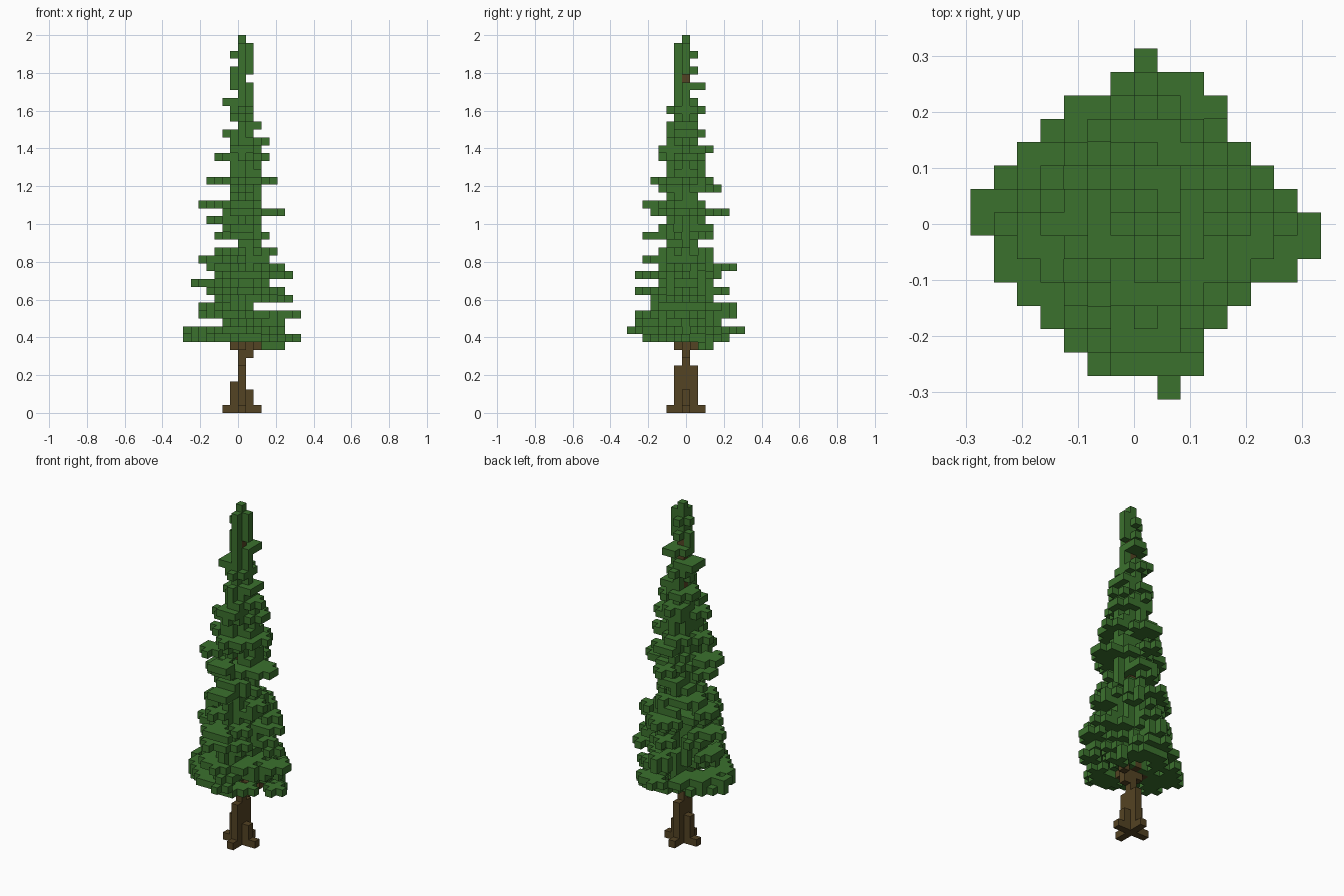
import bpy
import bmesh
import random
from mathutils import Vector

cube = bpy.data.objects.get("Cube")
if cube:
    bpy.data.objects.remove(cube, do_unlink=True)

random.seed(7)
LAYERS = 48
CELL = 2 / LAYERS
FIRST = 9            # lowest full layer of needles
TRUNK_TOP = 43
SIDES = [Vector(d) for d in ((1, 0, 0), (-1, 0, 0), (0, 1, 0), (0, -1, 0), (0, 0, 1), (0, 0, -1))]


def material(name, colour):
    mat = bpy.data.materials.new(name)
    mat.use_nodes = True
    mat.diffuse_color = colour
    mat.node_tree.nodes["Principled BSDF"].inputs["Base Color"].default_value = colour
    return mat


def block_object(name, cells, mat):
    """Mesh of unit blocks, keeping only the faces that are open to the air."""
    bm = bmesh.new()
    for cell in sorted(cells):
        # the trunk column is centred in y and starts at x = 0
        centre = Vector(cell) + Vector((0.5, 0, 0.5))
        for n in SIDES:
            if tuple(int(c) for c in Vector(cell) + n) in cells:
                continue
            u = Vector((n.y, n.z, n.x)) / 2
            w = n.cross(u)
            corners = (u + w, w - u, -u - w, u - w)
            bm.faces.new([bm.verts.new((centre + n / 2 + c) * CELL) for c in corners])
    bmesh.ops.remove_doubles(bm, verts=bm.verts, dist=CELL / 100)
    bmesh.ops.recalc_face_normals(bm, faces=bm.faces)
    mesh = bpy.data.meshes.new(name)
    bm.to_mesh(mesh)
    bm.free()
    mesh.materials.append(mat)
    obj = bpy.data.objects.new(name, mesh)
    bpy.context.collection.objects.link(obj)
    return obj


def spray(x, y):
    """Flat cross of five blocks."""
    return {(x, y), (x + 1, y), (x - 1, y), (x, y + 1), (x, y - 1)}


bark = material("bark brown", (0.088, 0.056, 0.017, 1))
needles = material("needle green", (0.044, 0.164, 0.027, 1))

# Trunk, with buttresses and roots at its foot
trunk = {(0, 0, k) for k in range(TRUNK_TOP)}
roots = set()
for dx, dy, height in ((-1, 0, 4), (1, 0, 3), (0, -1, 6), (0, 1, 6)):
    roots |= {(dx, dy, k) for k in range(height)}
    roots.add((2 * dx, 2 * dy, 0))

# Bare twigs carrying the lowest branches
twigs = {(1, 0, 7), (2, 1, 8), (1, 0, 8), (-1, 0, 8), (-2, 0, 9), (0, -1, 8), (0, -2, 9), (0, 1, 9)}
for k in (12, 15, 19, 25):
    dx, dy, _ = random.choice(SIDES[:4])
    twigs |= {(int(dx * s), int(dy * s), k) for s in (1, 2)}

# How far the needles reach in each layer, from the lowest upward
west = [7, 8, 2, 5, 5, 3, 4, 6, 3, 4, 5, 3, 0, 3, 2, 4, 2, 5, 1, 1,
        4, 1, 1, 3, 1, 1, 2, 0, 1, 1, 2, 0, 1, 1, 1, 0, 1, 0, 0]
east = [7, 5, 5, 7, 1, 6, 5, 3, 6, 5, 3, 4, 2, 3, 2, 2, 5, 2, 2, 2,
        4, 2, 2, 3, 2, 3, 1, 2, 1, 1, 1, 1, 1, 0, 1, 1, 1, 1, 0]
front = [5, 7, 6, 6, 4, 4, 6, 3, 6, 3, 5, 3, 2, 5, 3, 2, 4, 5, 2, 3,
         4, 2, 2, 3, 3, 2, 2, 2, 1, 2, 1, 1, 1, 1, 1, 1, 1, 1, 0]
back = [5, 7, 4, 6, 6, 3, 5, 3, 4, 6, 3, 3, 1, 3, 3, 2, 5, 2, 1, 4,
        3, 2, 2, 2, 3, 1, 2, 1, 1, 2, 1, 0, 2, 0, 1, 0, 1, 0, 0]

foliage = {(x, y, FIRST - 1) for x, y in spray(4, 2) if y > 1}
for k, (w, e, f, b) in enumerate(zip(west, east, front, back), FIRST):
    # Diamond footprint of this layer
    inside = [(x, y) for x in range(-w, e + 1) for y in range(-f, b + 1)
              if abs(x) / ((e if x > 0 else w) + 0.7) + abs(y) / ((b if y > 0 else f) + 0.7) <= 1.05]
    layer = set()
    # A spray at the tip of each main branch
    for dx, dy, reach in ((-1, 0, w), (1, 0, e), (0, -1, f), (0, 1, b)):
        side = random.choice((-1, 0, 0, 1)) if reach > 2 else 0
        r = max(reach - 1, 0)
        layer |= spray(dx * r + dy * side, dy * r + dx * side)
    # Looser sprays between the branches
    for x, y in random.sample(inside, len(inside) // 6):
        layer |= spray(x, y)
    foliage |= {(x, y, k) for x, y in layer
                if -w <= x <= e and -f <= y <= b and abs(x) + abs(y) < 9}

block_object("trunk", trunk | roots, bark)
block_object("twigs", twigs - trunk, bark)
block_object("needle_branches", foliage - trunk - twigs, needles)
